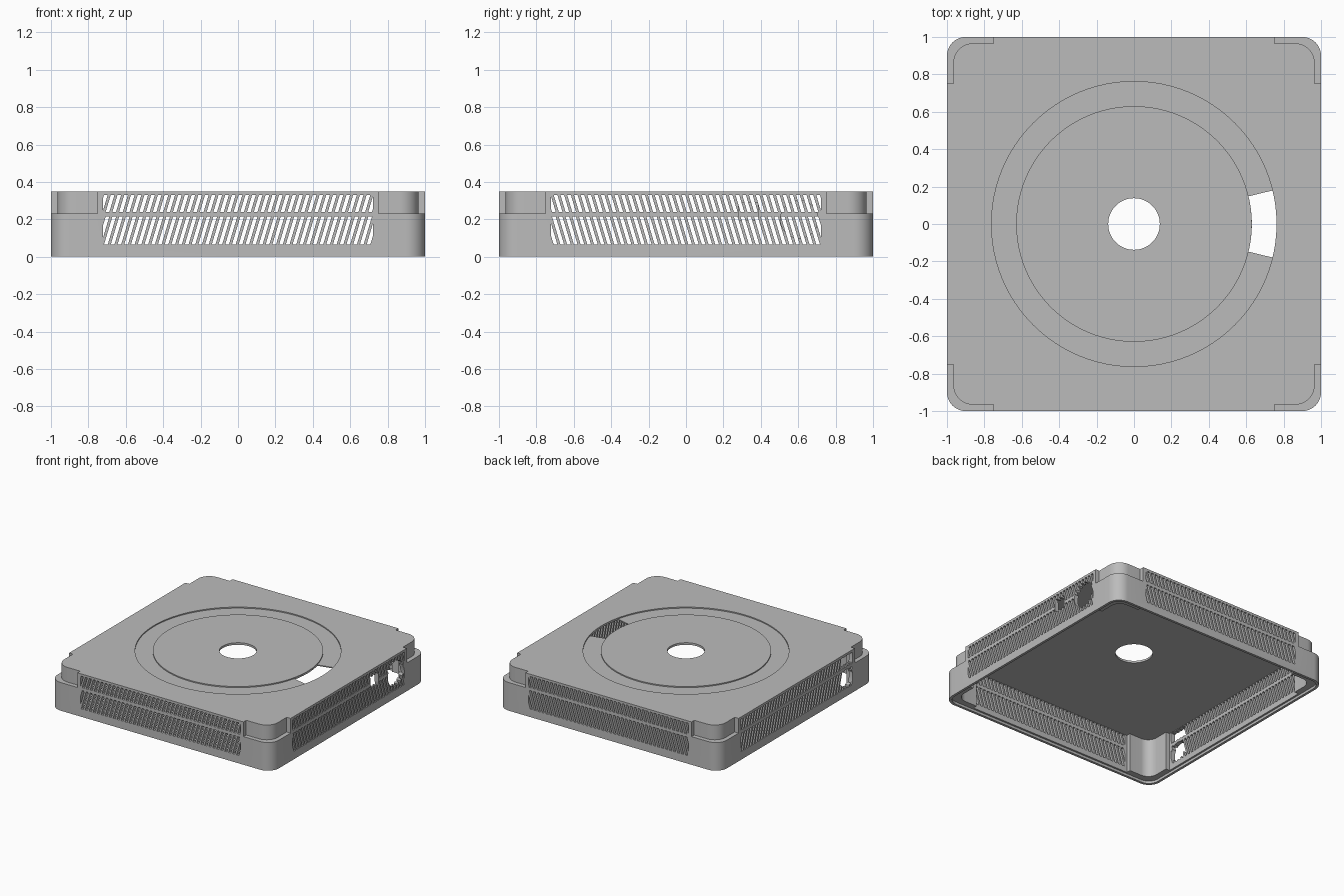
import bpy, bmesh
from math import sin, cos, pi, radians
from mathutils import Matrix

if "Cube" in bpy.data.objects:
    bpy.data.objects.remove(bpy.data.objects["Cube"], do_unlink=True)

TOP, STEP = 0.35, 0.23
FACE_FRONT = Matrix.Rotation(pi / 2, 4, 'X')              # profile (x, z), depth along -y
FACE_SIDE = Matrix.Rotation(pi / 2, 4, 'Z') @ FACE_FRONT  # profile (y, z), depth along +x


def prism(name, outlines, low, high, matrix=Matrix()):
    """Extrude closed 2D outlines between two depths."""
    bm = bmesh.new()
    for pts in outlines:
        lower = [bm.verts.new((u, v, low)) for u, v in pts]
        upper = [bm.verts.new((u, v, high)) for u, v in pts]
        bm.faces.new(lower)
        bm.faces.new(upper)
        for i in range(len(pts)):
            j = (i + 1) % len(pts)
            bm.faces.new((lower[i], lower[j], upper[j], upper[i]))
    bmesh.ops.recalc_face_normals(bm, faces=bm.faces)
    mesh = bpy.data.meshes.new(name)
    bm.to_mesh(mesh)
    bm.free()
    mesh.transform(matrix)
    obj = bpy.data.objects.new(name, mesh)
    bpy.context.collection.objects.link(obj)
    return obj


def combine(target, tool, operation='DIFFERENCE'):
    """Apply a boolean and discard the tool."""
    mod = target.modifiers.new("combine", 'BOOLEAN')
    mod.operation, mod.object, mod.solver = operation, tool, 'EXACT'
    bpy.context.view_layer.objects.active = target
    bpy.ops.object.modifier_apply(modifier=mod.name)
    bpy.data.objects.remove(tool, do_unlink=True)


def arc(radius, start, end, steps, cx=0, cy=0):
    return [(cx + radius * cos(start + (end - start) * i / steps),
             cy + radius * sin(start + (end - start) * i / steps)) for i in range(steps + 1)]


def circle(radius, cx=0, cy=0, steps=96):
    return arc(radius, 0, 2 * pi, steps, cx, cy)[:-1]


def rectangle(u0, u1, v0, v1):
    return [(u0, v0), (u1, v0), (u1, v1), (u0, v1)]


def case_outline(half, inset=0, radius=0.1, notch=0.75):
    """Rounded square, optionally with its four corners set back."""
    inner = half - inset
    corner = arc(radius, 0, pi / 2, 10, inner - radius, inner - radius)
    if inset:
        corner = [(half, notch), (inner, notch)] + corner + [(notch, inner), (notch, half)]
    points = []
    for _ in range(4):
        points += corner
        corner = [(-y, x) for x, y in corner]
    return points


def slot_row(low, high, lean, pitch=0.036, width=0.02):
    shift = lean * (high - low) / 2
    rows = []
    for i in range(-21, 22):
        u = i * pitch
        rows.append([(u - shift - width / 2, low), (u - shift + width / 2, low),
                     (u + shift + width / 2, high), (u + shift - width / 2, high)])
    return rows


# Shell: full base with set-back upper corners
case = prism("vented_case", [case_outline(1)], 0, STEP)
combine(case, prism("upper_case", [case_outline(1, 0.035)], STEP, TOP), 'UNION')

# Hollow interior, open underneath, with a stepped rim
combine(case, prism("cavity", [case_outline(0.965, 0.035, 0.08, 0.74)], -0.1, 0.333))
combine(case, prism("rim_rebate", [case_outline(0.98, radius=0.085)], -0.1, 0.02))

# Circular channel, its opening and the centre hole in the top
channel = prism("channel", [circle(0.762)], TOP - 0.009, TOP + 0.1)
combine(channel, prism("channel_core", [circle(0.63)], 0.2, 0.6))
combine(case, channel)
span = radians(13.6)
sector = arc(0.762, -span, span, 12) + arc(0.63, span, -span, 12)
combine(case, prism("channel_opening", [sector], 0.3, 0.4))
combine(case, prism("centre_hole", [circle(0.138, steps=64)], 0.3, 0.4))

# Two rows of slanted vents through every wall
for matrix, lean in ((FACE_FRONT, 0.3), (FACE_SIDE, -0.3)):
    for low, high in ((-1.1, -0.9), (0.9, 1.1)):
        vents = prism("vents", slot_row(0.065, 0.215, lean) + slot_row(0.24, 0.331, lean),
                      low, high, matrix)
        limit = prism("vent_limit", [rectangle(-0.722, 0.722, 0, 0.5)],
                      low - 0.1, high + 0.1, matrix)
        combine(vents, limit, 'INTERSECT')
        combine(case, vents)

# Connector openings in the two side walls
right_ports = [circle(0.1, 0.605, 0.2, 48), rectangle(0.28, 0.385, 0.195, 0.29)]
left_ports = [circle(0.075, -0.645, 0.145, 48), rectangle(-0.72, -0.57, 0.245, 0.328)]
combine(case, prism("right_ports", right_ports, 0.9, 1.1, FACE_SIDE))
combine(case, prism("left_ports", left_ports, -1.1, -0.9, FACE_SIDE))

# Plain grey finish
grey = bpy.data.materials.new("plain_grey")
grey.use_nodes = True
color = (0.5, 0.5, 0.5, 1)
grey.diffuse_color = color
grey.node_tree.nodes["Principled BSDF"].inputs["Base Color"].default_value = color
case.data.materials.clear()
case.data.materials.append(grey)

bpy.ops.object.select_all(action='DESELECT')
case.select_set(True)
bpy.context.view_layer.objects.active = case
bpy.ops.object.shade_smooth_by_angle(angle=radians(30))
